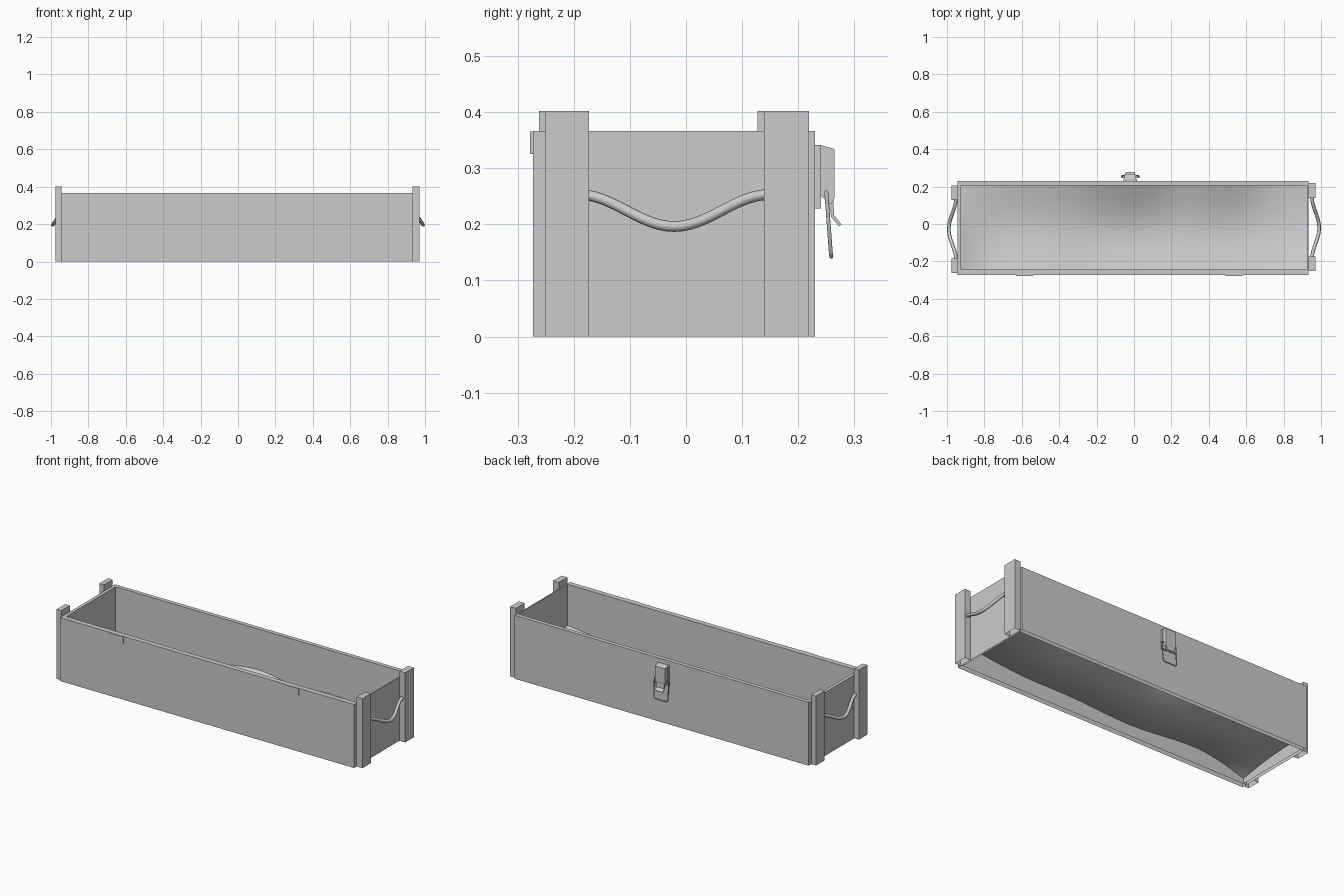
import bpy, bmesh, math
from mathutils import Vector

cube = bpy.data.objects.get("Cube")
if cube:
    bpy.data.objects.remove(cube, do_unlink=True)

grey = bpy.data.materials.new("plain_grey")
grey.use_nodes = True
grey.diffuse_color = (0.6, 0.6, 0.6, 1)
grey.node_tree.nodes["Principled BSDF"].inputs["Base Color"].default_value = (0.6, 0.6, 0.6, 1)


def link(name, bm, smooth=False):
    mesh = bpy.data.meshes.new(name)
    bm.to_mesh(mesh)
    bm.free()
    mesh.materials.append(grey)
    for poly in mesh.polygons:
        poly.use_smooth = smooth
    obj = bpy.data.objects.new(name, mesh)
    bpy.context.collection.objects.link(obj)
    return obj


def box(name, x, y, z):
    """Box from its (low, high) range on each axis; open where it rests on the ground."""
    bm = bmesh.new()
    bmesh.ops.create_cube(bm, size=1)
    for v in bm.verts:
        v.co = Vector([(a + b) / 2 + c * (b - a) for (a, b), c in zip((x, y, z), v.co)])
    ground = [f for f in bm.faces if f.calc_center_median().z < 0.001]
    bmesh.ops.delete(bm, geom=ground, context="FACES_ONLY")
    return link(name, bm)


def extrude_x(name, profile, x0, x1):
    """Side profile of (y, z) points drawn out along x."""
    bm = bmesh.new()
    face = bm.faces.new([bm.verts.new((x0, y, z)) for y, z in profile])
    new = bmesh.ops.extrude_face_region(bm, geom=[face])["geom"]
    bmesh.ops.translate(bm, vec=(x1 - x0, 0, 0),
                        verts=[g for g in new if isinstance(g, bmesh.types.BMVert)])
    bmesh.ops.recalc_face_normals(bm, faces=bm.faces)
    return link(name, bm)


def tube(name, points, radius, cyclic=False):
    curve = bpy.data.curves.new(name, "CURVE")
    curve.dimensions = "3D"
    curve.bevel_depth = radius
    curve.bevel_resolution = 2
    curve.use_fill_caps = True
    spline = curve.splines.new("POLY")
    spline.points.add(len(points) - 1)
    for p, co in zip(spline.points, points):
        p.co = (*co, 1)
    spline.use_cyclic_u = cyclic
    spline.use_smooth = True
    curve.materials.append(grey)
    obj = bpy.data.objects.new(name, curve)
    bpy.context.collection.objects.link(obj)
    bpy.ops.object.select_all(action="DESELECT")
    obj.select_set(True)
    bpy.context.view_layer.objects.active = obj
    bpy.ops.object.convert(target="MESH")
    bpy.ops.object.shade_smooth_by_angle(angle=math.radians(50))


# Four walls of the open crate
LEFT, RIGHT, FRONT, BACK, TOP = 0.933, -0.945, -0.273, 0.23, 0.366
IN_LEFT, IN_RIGHT, IN_FRONT, IN_BACK = 0.926, -0.926, -0.243, 0.206
box("front_wall", (RIGHT, LEFT), (FRONT, IN_FRONT), (0, TOP))
box("back_wall", (RIGHT, LEFT), (IN_BACK, BACK), (0, TOP))
box("left_wall", (IN_LEFT, LEFT), (IN_FRONT, IN_BACK), (0, TOP))
box("right_wall", (RIGHT, IN_RIGHT), (IN_FRONT, IN_BACK), (0, TOP))

# End posts and rope handles
for side, x, shift in (("left", (LEFT, 0.97), 0), ("right", (-0.975, RIGHT), -0.012)):
    box(side + "_front_post", x, (-0.25 + shift, -0.173 + shift), (0, 0.402))
    box(side + "_back_post", x, (0.139 + shift, 0.219 + shift), (0, 0.402))
    sign = 1 if side == "left" else -1
    path = []
    for i in range(25):
        t = i / 12 - 1
        bulge = (1 + math.cos(math.pi * t)) / 2
        path.append((sign * (0.951 + 0.039 * bulge),
                     -0.021 + shift / 2 + 0.17 * t, 0.253 - 0.057 * bulge))
    tube(side + "_handle", path, 0.0095)

# Hinge plates on the front
for side, x in (("right", -0.585), ("left", 0.535)):
    box(side + "_hinge_plate", (x - 0.045, x + 0.045), (-0.278, FRONT), (0.325, 0.365))

# Latch on the back: plate, lever with a curled tip, wire loop
CX = -0.02
box("latch_plate", (CX - 0.035, CX + 0.035), (BACK, 0.241), (0.228, 0.341))
extrude_x("latch_lever", [(0.241, 0.341), (0.265, 0.334), (0.265, 0.247),
                          (0.258, 0.235), (0.241, 0.25)], CX - 0.032, CX + 0.032)
extrude_x("latch_tip", [(0.252, 0.25), (0.262, 0.25), (0.264, 0.216), (0.277, 0.2),
                        (0.273, 0.196), (0.259, 0.212)], CX - 0.025, CX + 0.025)
tube("latch_loop", [(CX - 0.047, 0.25, 0.258), (CX + 0.047, 0.25, 0.258),
                    (CX + 0.044, 0.258, 0.15), (CX + 0.036, 0.259, 0.142),
                    (CX - 0.036, 0.259, 0.142), (CX - 0.044, 0.258, 0.15)], 0.0035, True)

# Draped lining sheet inside, sagging along the middle with a low ridge at the back
rows = ((0.03, 0.10, 0.09, 0.06, 0.07, 0.09, 0.08, 0.10, 0.13),
        (0.07, 0.03, 0.03, 0.01, 0.015, 0.03, 0.03, 0.04, 0.07),
        (0.07, 0.08, 0.08, 0.10, 0.15, 0.08, 0.135, 0.07, 0.08))
bm = bmesh.new()
nx, ny = len(rows[0]) - 1, len(rows) - 1
grid = [[bm.verts.new((IN_RIGHT + (IN_LEFT - IN_RIGHT) * i / nx,
                       IN_FRONT + (IN_BACK - IN_FRONT) * j / ny, z))
         for i, z in enumerate(row)] for j, row in enumerate(rows)]
for j in range(ny):
    for i in range(nx):
        bm.faces.new((grid[j][i], grid[j][i + 1], grid[j + 1][i + 1], grid[j + 1][i]))
sheet = link("lining_sheet", bm, smooth=True)
sub = sheet.modifiers.new("soft_folds", "SUBSURF")
sub.levels = sub.render_levels = 3
sub.boundary_smooth = "PRESERVE_CORNERS"
